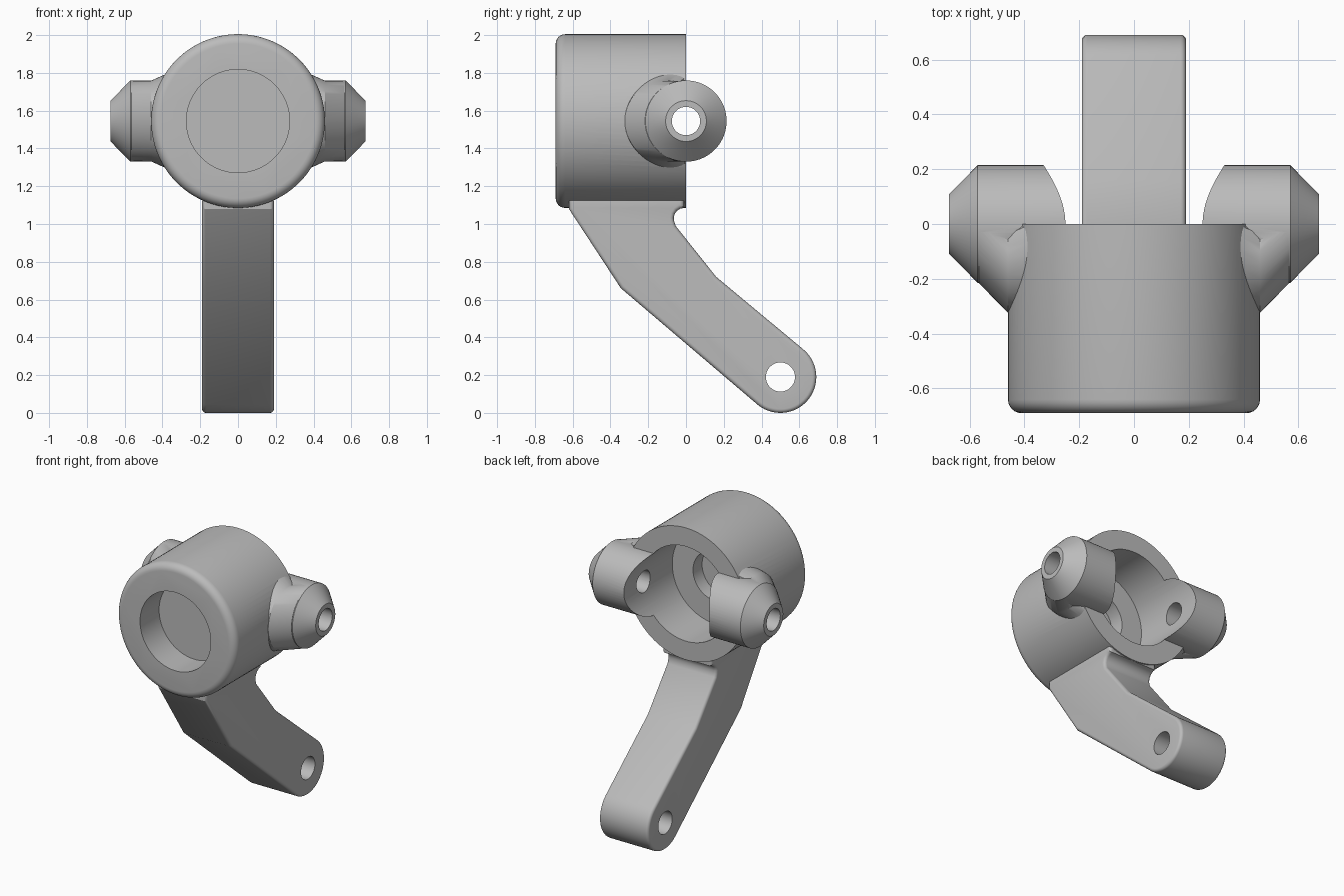
import bpy, bmesh
from math import sin, cos, pi, radians
from mathutils import Vector

cube = bpy.data.objects.get("Cube")
if cube:
    bpy.data.objects.remove(cube, do_unlink=True)

grey = bpy.data.materials.new("grey metal")
grey.use_nodes = True
colour = (0.5, 0.5, 0.5, 1)
grey.diffuse_color = colour
grey.node_tree.nodes["Principled BSDF"].inputs["Base Color"].default_value = colour

HUB_Z = 1.545


def finish(name, bm):
    bmesh.ops.recalc_face_normals(bm, faces=bm.faces)
    mesh = bpy.data.meshes.new(name)
    bm.to_mesh(mesh)
    bm.free()
    mesh.materials.append(grey)
    obj = bpy.data.objects.new(name, mesh)
    bpy.context.collection.objects.link(obj)
    return obj


def loft(name, rings, axis, centre=(0, 0, HUB_Z), segs=96, max_y=9):
    """Solid of circular rings (position, radius, y shift) along x or y."""
    bm = bmesh.new()
    loops = []
    for pos, r, *shift in rings:
        loop = []
        for i in range(segs):
            a = 2 * pi * (i + 0.5) / segs
            u, w = r * cos(a), r * sin(a)
            p = Vector((pos, u, w) if axis == "x" else (u, pos, w))
            p.y = min(p.y + (shift[0] if shift else 0), max_y)
            loop.append(bm.verts.new(p + Vector(centre)))
        loops.append(loop)
    for a, b in zip(loops, loops[1:]):
        for i in range(segs):
            j = (i + 1) % segs
            bm.faces.new((a[i], a[j], b[j], b[i]))
    bm.faces.new(loops[0])
    bm.faces.new(loops[-1])
    return finish(name, bm)


def apply(obj, mod):
    bpy.ops.object.select_all(action="DESELECT")
    bpy.context.view_layer.objects.active = obj
    obj.select_set(True)
    bpy.ops.object.modifier_apply(modifier=mod.name)


def combine(obj, other, operation):
    mod = obj.modifiers.new("boolean", "BOOLEAN")
    mod.operation = operation
    mod.solver = "EXACT"
    mod.object = other
    apply(obj, mod)
    bpy.data.objects.remove(other, do_unlink=True)


# Hub: cylinder along y with a rounded front rim
R, f = 0.46, 0.05
rim = [(-0.69 + f - f * cos(t), R - f + f * sin(t))
       for t in (i * pi / 12 for i in range(7))]
hub = loft("steering_knuckle", rim + [(0, R)], "y")

# Arm: bent profile in the yz plane, rounded end, softened edges
end_y, end_z, end_r = 0.5, 0.19, 0.19
outline = [(-0.62, 1.14), (-0.62, 1.08), (-0.345, 0.66)]
outline += [(end_y + end_r * cos(a), end_z + end_r * sin(a))
            for a in (radians(-129 + 180 * i / 28) for i in range(29))]
outline += [(0.16, 0.72), (-0.055, 0.99)]
outline += [(-0.01 + 0.055 * cos(a), 1.03 + 0.055 * sin(a))
            for a in (radians(200 - 22 * i) for i in range(6))]
outline += [(-0.01, 1.14)]
bm = bmesh.new()
face = bm.faces.new([bm.verts.new((-0.19, y, z)) for y, z in outline])
ext = bmesh.ops.extrude_face_region(bm, geom=[face])
bmesh.ops.translate(bm, vec=(0.38, 0, 0),
                    verts=[g for g in ext["geom"] if isinstance(g, bmesh.types.BMVert)])
# Bevel only the rim edges of the two flat sides
bmesh.ops.recalc_face_normals(bm, faces=bm.faces)
rims = [e for e in bm.edges if abs(e.verts[0].co.x - e.verts[1].co.x) < 0.01]
bmesh.ops.bevel(bm, geom=rims, offset=0.045, segments=5, profile=0.5,
                affect="EDGES", clamp_overlap=True)
combine(hub, finish("arm", bm), "UNION")

# Pivot ears with chamfered tips and slanted gussets, on both sides
for s in (1, -1):
    ear = loft("ear", [(s * 0.2, 0.215), (s * 0.57, 0.215), (s * 0.675, 0.108)],
               "x", segs=64)
    gusset = loft("gusset", [(s * 0.33, 0.26, -0.07), (s * 0.38, 0.25, -0.08),
                             (s * 0.46, 0.214, -0.11), (s * 0.565, 0.213, -0.004)],
                  "x", segs=64, max_y=-0.002)
    combine(hub, gusset, "UNION")
    combine(hub, ear, "UNION")

# Rear cavity with a small stepped recess, front bore, pin and arm holes
cutters = [
    loft("rear_cavity", [(-0.42, 0.17), (-0.32, 0.17), (-0.32, 0.33), (0.4, 0.33)], "y"),
    loft("front_bore", [(-0.8, 0.273), (-0.48, 0.273)], "y"),
    loft("pin_hole", [(-0.8, 0.075), (0.8, 0.075)], "x", segs=48),
    loft("arm_hole", [(-0.5, 0.077), (0.5, 0.077)], "x", (0, end_y, end_z), 48),
]
for cutter in cutters:
    combine(hub, cutter, "DIFFERENCE")

bpy.ops.object.select_all(action="DESELECT")
hub.select_set(True)
bpy.context.view_layer.objects.active = hub
bpy.ops.object.shade_smooth_by_angle(angle=radians(25))
